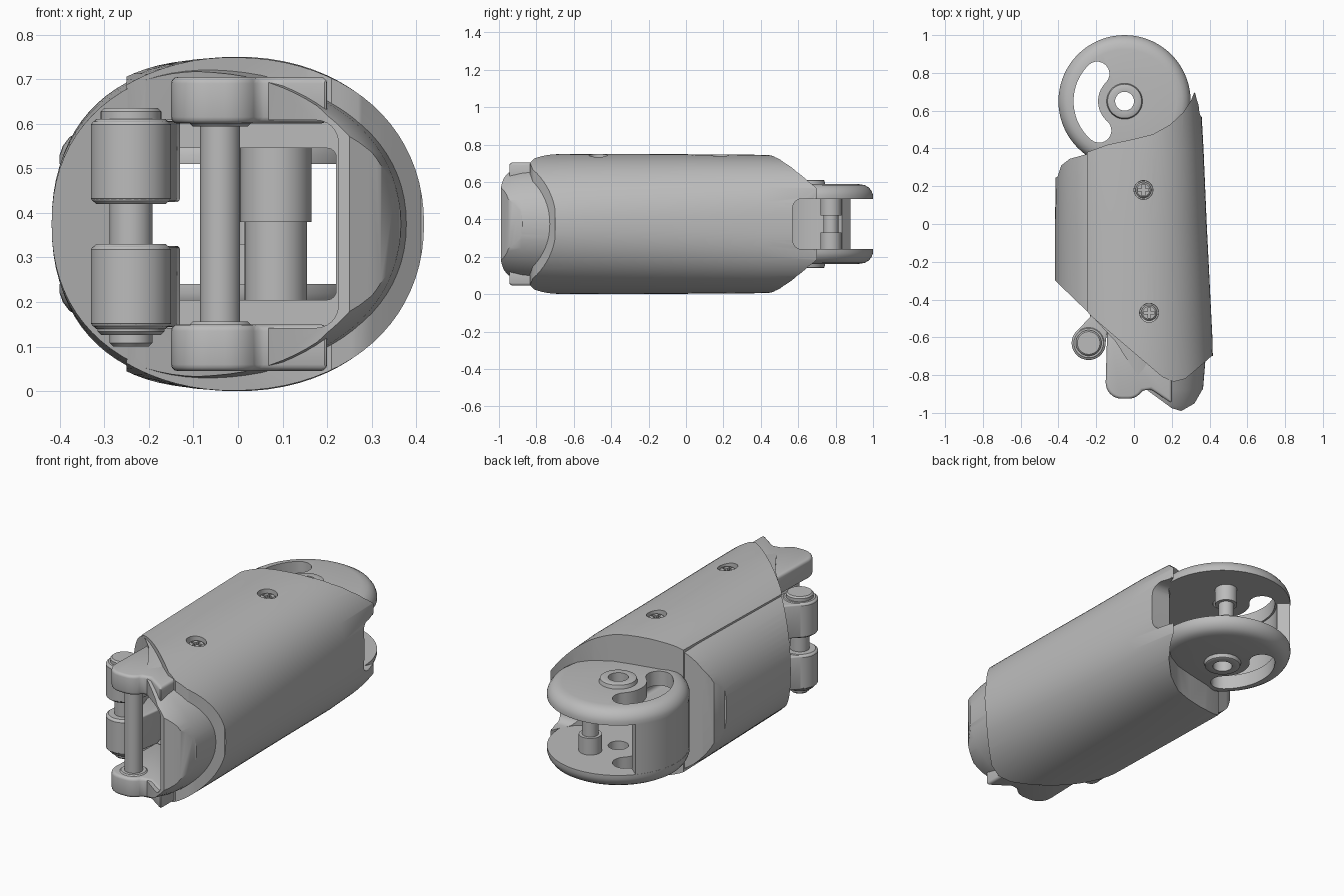
import bpy, bmesh
from math import cos, sin, radians, pi, copysign
from mathutils import Vector

if "Cube" in bpy.data.objects:
    bpy.data.objects.remove(bpy.data.objects["Cube"])

MID = 0.375  # height of the mirror plane
grey = bpy.data.materials.new("machined grey")
grey.use_nodes = True
grey.diffuse_color = (0.5, 0.5, 0.5, 1)
grey.node_tree.nodes["Principled BSDF"].inputs["Base Color"].default_value = (0.5, 0.5, 0.5, 1)


def loft(name, rings):
    """Closed solid through a list of equally sized point rings."""
    bm = bmesh.new()
    vs = [[bm.verts.new(p) for p in ring] for ring in rings]
    n = len(vs[0])
    for a, b in zip(vs, vs[1:]):
        for i in range(n):
            j = (i + 1) % n
            bm.faces.new((a[i], a[j], b[j], b[i]))
    bm.faces.new(vs[0])
    bm.faces.new(vs[-1])
    bmesh.ops.recalc_face_normals(bm, faces=bm.faces)
    me = bpy.data.meshes.new(name)
    bm.to_mesh(me)
    bm.free()
    me.materials.append(grey)
    ob = bpy.data.objects.new(name, me)
    bpy.context.collection.objects.link(ob)
    return ob


def prism(name, pts, z0, z1):
    return loft(name, [[(x, y, z) for x, y in pts] for z in (z0, z1)])


def lathe(name, x, y, profile, n=48):
    return loft(name, [[(x + r * cos(2 * pi * i / n), y + r * sin(2 * pi * i / n), z)
                        for i in range(n)] for r, z in profile])


def rod(name, x, y, z0, z1, r, b=0.008):
    """Upright cylinder with softened rims."""
    return lathe(name, x, y, [(r - b, z0), (r, z0 + b), (r, z1 - b), (r - b, z1)])


def box(name, x0, x1, y0, y1, z0, z1):
    return prism(name, [(x0, y0), (x1, y0), (x1, y1), (x0, y1)], z0, z1)


def bake(ob):
    dg = bpy.context.evaluated_depsgraph_get()
    me = bpy.data.meshes.new_from_object(ob.evaluated_get(dg))
    ob.modifiers.clear()
    ob.data = me


def combine(ob, other, op="DIFFERENCE", keep=False):
    m = ob.modifiers.new("cut", "BOOLEAN")
    m.operation, m.object, m.solver = op, other, "EXACT"
    bake(ob)
    if not keep:
        bpy.data.objects.remove(other)


def soften(ob, width):
    m = ob.modifiers.new("round", "BEVEL")
    m.width, m.segments, m.limit_method, m.angle_limit = width, 3, "ANGLE", radians(40)
    bake(ob)


def arc(cx, cy, r, a0, a1, n=10):
    return [(cx + r * cos(radians(a0 + (a1 - a0) * i / n)),
             cy + r * sin(radians(a0 + (a1 - a0) * i / n))) for i in range(n + 1)]


def section(y, left, right, h, e, n=80):
    """Superellipse ring across the length of the link."""
    c, rx = (left + right) / 2, (right - left) / 2
    ring = []
    for i in range(n):
        u, v = cos(2 * pi * i / n), sin(2 * pi * i / n)
        ring.append((c + rx * copysign(abs(u) ** (2 / e), u), y,
                     MID + h * copysign(abs(v) ** (2 / e), v)))
    return ring


def tunnel(name, x0, x1, y0, y1, half, r):
    """Rounded rectangular cavity running front to back."""
    pts = []
    for cx, cz, a in ((x1 - r, half - r, 0), (x0 + r, half - r, 90),
                      (x0 + r, r - half, 180), (x1 - r, r - half, 270)):
        pts += arc(cx, MID + cz, r, a, a + 90, 6)
    return loft(name, [[(x, y, z) for x, z in pts] for y in (y0, y1)])


# Inner body and outer cover, trimmed to their outlines from above
body = loft("inner_body", [section(*s) for s in (
    (-1.02, -0.415, 0.32, 0.285, 2.1), (-0.96, -0.415, 0.35, 0.31, 2.1),
    (-0.88, -0.415, 0.365, 0.325, 2.1), (-0.7, -0.415, 0.38, 0.34, 2.1),
    (-0.5, -0.418, 0.39, 0.36, 2.15), (0, -0.418, 0.37, 0.363, 2.25),
    (0.25, -0.415, 0.36, 0.363, 2.35), (0.72, -0.38, 0.34, 0.36, 2.4))])
cover = loft("outer_cover", [section(*s) for s in (
    (-0.9, -0.42, 0.422, 0.37, 2.1), (-0.6, -0.42, 0.415, 0.375, 2.1),
    (0, -0.42, 0.385, 0.373, 2.3), (0.4, -0.42, 0.368, 0.37, 2.5),
    (0.72, -0.42, 0.35, 0.355, 2.6))])
back = [(-0.25, 0.38), (-0.14, 0.42), (0.0, 0.45), (0.1, 0.475), (0.19, 0.525),
        (0.26, 0.59), (0.3, 0.65), (0.32, 0.7)]
combine(body, prism("trim", [(x, y - 0.01) for x, y in back] + [
    (0.5, 0.68), (0.5, -0.75), (0.36, -0.88), (0.32, -0.95), (0.25, -0.99), (0.2, -0.975),
    (0.07, -0.88), (-0.1, -0.62), (-0.23, -0.48), (-0.5, -0.22), (-0.5, 0.2),
    (-0.405, 0.25), (-0.385, 0.31), (-0.34, 0.345)], -1, 2), "INTERSECT")
combine(cover, prism("trim", back + [
    (0.36, 0.57), (0.5, 0.5), (0.5, -0.7), (0.41, -0.7), (0.33, -0.77), (0.27, -0.82),
    (0.21, -0.835), (0.15, -0.81), (-0.23, -0.485), (-0.25, -0.46)], -1, 2), "INTERSECT")

cutters = [tunnel("cavity", -0.25, 0.22, -1.5, 1.2, 0.17, 0.02),
           tunnel("front_mouth", -0.25, 0.225, -1.5, -0.45, 0.233, 0.05)]
# Side notch that clears the neighbouring link
notch = [(y, z) for cy, cz, a in ((0.62, 0.46, 90), (0.62, 0.29, 180))
         for y, z in arc(cy, cz, 0.05, a, a + 90, 6)] + [(1, 0.24), (1, 0.51)]
cutters.append(loft("notch", [[(x, y, z) for y, z in notch] for x in (0.1, 0.6)]))
# Screw wells
screws = ((0.05, 0.18), (0.08, -0.47))
cutters += [rod("well", x, y, 0.70, 0.9, 0.05, 0.001) for x, y in screws]
for c in cutters:
    combine(body, c, keep=True)
    combine(cover, c)

# Cross-head screws
for i, (x, y) in enumerate(screws):
    head = rod(f"screw_{i + 1}", x, y, 0.68, 0.73, 0.042)
    for a, b in ((0.028, 0.007), (0.007, 0.028)):
        combine(head, box("cross", x - a, x + a, y - b, y + b, 0.715, 0.8))

# Rear clevis: two round cheeks with a boss, bore and curved slot
HX, HY, R = -0.05, 0.65, 0.35
slot = (arc(HX, HY, 0.27, 135, 229, 24)
        + arc(HX + 0.205 * cos(radians(229)), HY + 0.205 * sin(radians(229)), 0.065, 229, 409)[1:]
        + arc(HX, HY, 0.14, 229, 135, 24)[1:]
        + arc(HX + 0.205 * cos(radians(135)), HY + 0.205 * sin(radians(135)), 0.065, -45, 135)[1:-1])
cheek_profile = [(R, 0.135), (R, 0.155), (0.343, 0.175), (0.328, 0.195), (0.305, 0.208),
                 (0.275, 0.213), (0.095, 0.213), (0.09, 0.232), (0.085, 0.235), (0.06, 0.235)]
for name, s in (("upper_cheek", 1), ("lower_cheek", -1)):
    cheek = lathe(name, HX, HY, [(r, MID + s * h) for r, h in cheek_profile], 72)
    combine(cheek, rod("bore", HX, HY, -1, 2, 0.05))
    combine(cheek, prism("slot", slot, -1, 2))

# Curved wall joining the cheeks
prism("clevis_wall", arc(HX, HY, R - 0.001, 139, 235, 24) + arc(HX, HY, 0.28, 235, 139, 24),
      0.235, 0.515)

# Stepped rear pin between the cheeks, and the inner pin
lathe("rear_pin", 0.03, 0.775, [(0.057, 0.235), (0.057, 0.33), (0.04, 0.33), (0.04, 0.42),
                               (0.057, 0.42), (0.057, 0.515)])
lathe("inner_pin", 0.085, -0.3, [(0.07, 0.19), (0.07, 0.38), (0.08, 0.38), (0.08, 0.56)])

# Front lugs with their cross pin
lug = ([(0.2, -0.5), (-0.14, -0.5)] + arc(-0.065, -0.84, 0.085, 180, 270, 8)
       + arc(-0.03, -0.84, 0.085, 270, 330, 6) + [(0.09, -0.875), (0.2, -0.95)])
for name, z in (("upper_lug", 0.6), ("lower_lug", 0.045)):
    soften(prism(name, lug, z, z + 0.105), 0.015)
rod("front_pin", -0.04, -0.835, 0.1, 0.65, 0.045)
for name, z in (("upper_collar", 0.594), ("lower_collar", 0.13)):
    rod(name, -0.04, -0.835, z, z + 0.026, 0.07)

# Side hinge barrels, their webs and pin
BX, BY = -0.24, -0.63
web = arc(BX, BY, 0.089, 140, 360, 20) + [(-0.13, -0.5), (-0.16, -0.4), (-0.26, -0.4), (-0.23, -0.49)]
for name, z0, z1 in (("upper_barrel", 0.42, 0.61), ("lower_barrel", 0.14, 0.33)):
    rod(name, BX, BY, z0, z1, 0.09, 0.012)
    soften(prism(name + "_web", web, z0 + 0.004, z1 - 0.004), 0.008)
rod("hinge_pin", BX, BY, 0.1, 0.62, 0.048)
rod("hinge_pin_head", BX, BY, 0.6, 0.635, 0.068)
rod("hinge_washer", BX, BY, 0.126, 0.15, 0.075)

for ob in bpy.context.scene.objects:
    ob.select_set(ob.type == "MESH")
bpy.context.view_layer.objects.active = body
bpy.ops.object.shade_smooth_by_angle(angle=radians(32))
